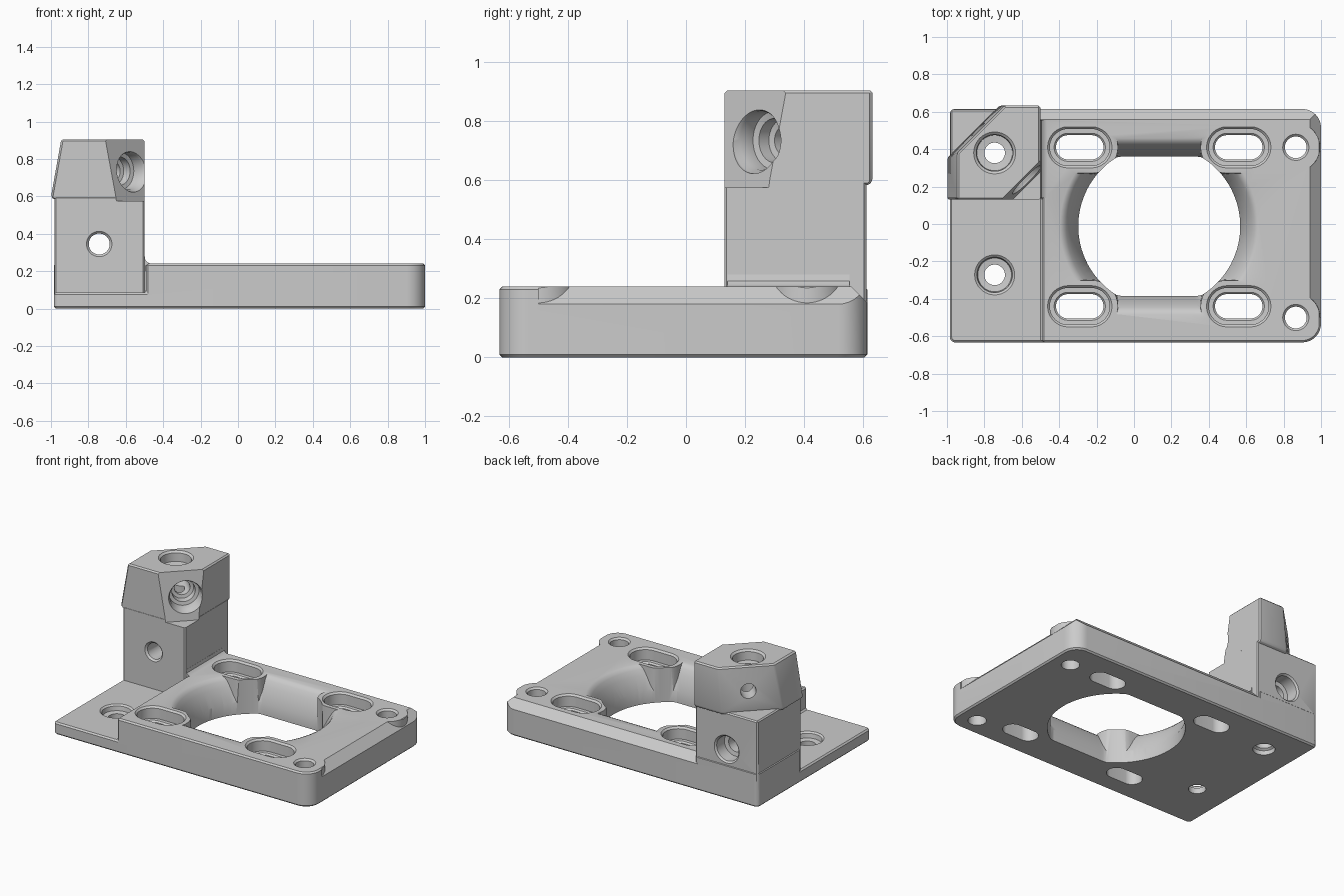
import bpy, bmesh, math
from mathutils import Matrix, Vector

if "Cube" in bpy.data.objects:
    bpy.data.objects.remove(bpy.data.objects["Cube"])

grey = bpy.data.materials.new("plain grey")
grey.use_nodes = True
colour = (0.6, 0.6, 0.6, 1)
grey.diffuse_color = colour
grey.node_tree.nodes["Principled BSDF"].inputs["Base Color"].default_value = colour


def loft(name, rings, matrix=Matrix()):
    """Closed solid skinned through rings of equal point count."""
    bm = bmesh.new()
    loops = [[bm.verts.new(matrix @ Vector(p)) for p in ring] for ring in rings]
    for low, high in zip(loops, loops[1:]):
        for i in range(len(low)):
            j = (i + 1) % len(low)
            bm.faces.new((low[i], low[j], high[j], high[i]))
    bm.faces.new(loops[0][::-1])
    bm.faces.new(loops[-1])
    bmesh.ops.recalc_face_normals(bm, faces=bm.faces)
    mesh = bpy.data.meshes.new(name)
    bm.to_mesh(mesh)
    bm.free()
    mesh.materials.append(grey)
    obj = bpy.data.objects.new(name, mesh)
    bpy.context.collection.objects.link(obj)
    return obj


def ring(z, r, half=0, flat=9, n=64):
    """Circle, stretched to a slot by half and clipped in y by flat."""
    points = []
    for i in range(n):
        a = (i + 0.5) * math.tau / n
        x = r * math.cos(a)
        points.append((x + math.copysign(half, x), max(-flat, min(flat, r * math.sin(a))), z))
    return points


def prism(name, outline, low, high, matrix=Matrix()):
    return loft(name, [[(x, y, z) for x, y in outline] for z in (low, high)], matrix)


def box(name, x0, x1, y0, y1, z0, z1):
    return prism(name, [(x0, y0), (x1, y0), (x1, y1), (x0, y1)], z0, z1)


def bore(name, steps, matrix, half=0):
    return loft(name, [ring(z, r, half) for z, r in steps], matrix)


def at(x, y, z=0):
    return Matrix.Translation((x, y, z))


def bake(obj):
    bpy.context.view_layer.update()
    graph = bpy.context.evaluated_depsgraph_get()
    mesh = bpy.data.meshes.new_from_object(obj.evaluated_get(graph))
    obj.modifiers.clear()
    obj.data = mesh


def combine(obj, tool, operation="DIFFERENCE"):
    mod = obj.modifiers.new("combine", "BOOLEAN")
    mod.operation, mod.solver, mod.object = operation, "EXACT", tool
    bake(obj)
    bpy.data.objects.remove(tool)


def bevel(obj, width):
    mod = obj.modifiers.new("edges", "BEVEL")
    mod.width, mod.segments, mod.limit_method = width, 1, "ANGLE"
    bake(obj)


def rounded(x0, x1, y0, y1, left, right):
    points = []
    corners = [(x1, y1, right), (x0, y1, left), (x0, y0, left), (x1, y0, right)]
    for k, (x, y, r) in enumerate(corners):
        cx = x - math.copysign(r, x)
        cy = y - math.copysign(r, y)
        for i in range(9):
            a = (k + i / 8) * math.pi / 2
            points.append((cx + r * math.cos(a), cy + r * math.sin(a)))
    return points


TOP = 0.24
SLOTS = [(x, y) for x in (-0.29, 0.56) for y in (-0.44, 0.41)]
EARS = [(0.865, -0.5), (0.865, 0.41)]

# Base plate with the lowered foot at its left front
body = prism("mounting_bracket", rounded(-0.985, 1, -0.633, 0.615, 0.03, 0.1), 0, TOP)
combine(body, box("foot_notch", -1.2, -0.49, -0.8, 0.145, 0.085, 0.5))
bevel(body, 0.01)

# Chamfers along the back and right edges, leaving the corner ears whole
slope = [(-0.01, 0.01), (0.2, 0.01), (0.2, -0.2)]
along_x = Matrix(((0, 0, 1, 0), (1, 0, 0, 0.56), (0, 1, 0, TOP), (0, 0, 0, 1)))
along_y = Matrix(((1, 0, 0, 0.94), (0, 0, 1, 0), (0, 1, 0, TOP), (0, 0, 0, 1)))
combine(body, prism("back_chamfer", slope, -0.52, 1.2, along_x))
side = prism("side_chamfer", slope, -0.5, 0.8, along_y)
for x, y in EARS:
    combine(side, bore("ear_boss", [(-0.1, 0.135), (0.5, 0.125)], at(x, y)))
combine(body, side)

# Large opening with a flared mouth that stops at the slot bosses
centre = at(0.135, -0.012)
flare = [(0.07, -0.005), (0.18, 0.045), (0.215, 0.064), (0.232, 0.08), (0.243, 0.105), (0.3, 0.15)]
mouth = loft("flared_mouth", [ring(z, 0.433 + d, 0, 0.372 + d, 96) for z, d in flare], centre)
for x, y in SLOTS:
    combine(mouth, bore("slot_boss", [(-0.1, 0.15), (0.5, 0.13)], at(x, y), 0.065))
combine(body, mouth)
combine(body, loft("opening", [ring(z, 0.433, 0, 0.372, 96) for z in (-0.1, 0.5)], centre))

# Recessed slots and ear holes
slot = [(-0.1, 0.065), (0.145, 0.065), (0.155, 0.075), (0.156, 0.098),
        (0.228, 0.098), (0.24, 0.11), (0.3, 0.11)]
for x, y in SLOTS:
    combine(body, bore("slot", slot, at(x, y), 0.062))
for x, y in EARS:
    combine(body, bore("ear_hole", [(-0.1, 0.058), (0.228, 0.058), (0.24, 0.07), (0.3, 0.07)], at(x, y)))

# Tower: square lower block, tapered head with a cut back corner
tower = box("tower", -0.98, -0.5, 0.13, 0.611, 0.04, 0.6)
bevel(tower, 0.008)
low = [(-1, 0.131), (-0.501, 0.131), (-0.501, 0.633), (-0.72, 0.633), (-1, 0.353)]
high = [(-0.945, 0.131), (-0.501, 0.131), (-0.501, 0.633), (-0.69, 0.633), (-0.945, 0.378)]
lip = [(max(x, -0.982), min(y, 0.618)) for x, y in low]
head = loft("head", [[(x, y, z) for x, y in outline]
                     for outline, z in ((lip, 0.582), (low, 0.597), (high, 0.905))])
bevel(head, 0.01)
combine(tower, head, "UNION")

# Sloped pocket on the front right corner
pocket_low = [(-0.70, 0.08), (-0.45, 0.08), (-0.45, 0.33)]
pocket_high = [(-0.769, 0.08), (-0.45, 0.08), (-0.45, 0.399)]
combine(tower, loft("pocket", [[(x, y, z) for x, y in outline]
                               for outline, z in ((pocket_low, 0.575), (pocket_high, 0.95))]))
combine(body, tower, "UNION")

# Fillet where the tower meets the plate
fillet = [(-0.52, 0.2), (-0.465, 0.2), (-0.465, 0.239), (-0.482, 0.246), (-0.495, 0.258), (-0.499, 0.28), (-0.52, 0.28)]
turn = Matrix(((1, 0, 0, 0), (0, 0, 1, 0), (0, 1, 0, 0), (0, 0, 0, 1)))
combine(body, prism("fillet", fillet, 0.14, 0.555, turn), "UNION")

# Vertical screw holes through the tower and the foot
combine(body, bore("tower_hole", [(-0.1, 0.07), (0.03, 0.07), (0.04, 0.055), (0.83, 0.055), (0.835, 0.095),
                                  (0.893, 0.098), (0.905, 0.112), (0.95, 0.112)], at(-0.745, 0.38)))
combine(body, bore("foot_hole", [(-0.1, 0.055), (0.04, 0.055), (0.045, 0.09), (0.075, 0.095),
                                 (0.085, 0.107), (0.2, 0.107)], at(-0.745, -0.272)))

# Horizontal hole, counterbored from the back
backward = at(-0.742, 0.13, 0.345) @ Matrix.Rotation(-math.pi / 2, 4, "X")
combine(body, bore("cross_hole", [(-0.1, 0.068), (0, 0.068), (0.012, 0.056), (0.38, 0.056),
                                  (0.385, 0.085), (0.47, 0.085), (0.482, 0.097), (0.6, 0.097)], backward))

# Diagonal hole, counterbored from the pocket
inward = Vector((-1, 1, 0)).to_track_quat("Z", "Y").to_matrix().to_4x4()
combine(body, bore("diagonal_hole", [(-0.1, 0.115), (0, 0.112), (0.02, 0.1), (0.08, 0.098), (0.085, 0.075),
                                     (0.13, 0.072), (0.135, 0.05), (0.5, 0.05)], at(-0.57, 0.24, 0.735) @ inward))

# Smooth the curved walls and keep the edges sharp
bpy.context.view_layer.update()
body.select_set(True)
bpy.context.view_layer.objects.active = body
bpy.ops.object.shade_smooth_by_angle(angle=math.radians(30))
